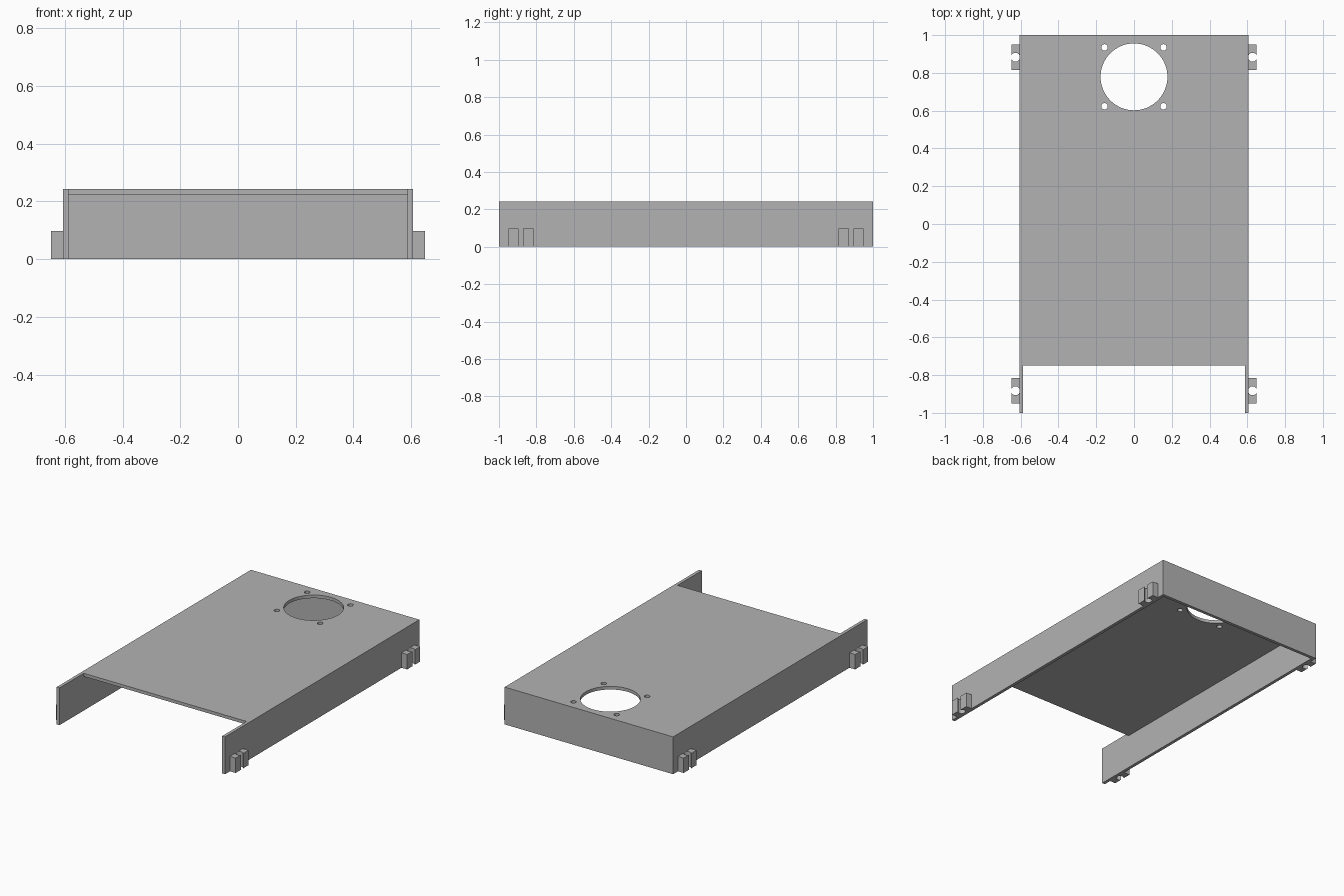
import bpy, bmesh, math
from mathutils import Vector

cube = bpy.data.objects.get("Cube")
if cube:
    bpy.data.objects.remove(cube, do_unlink=True)

HALF_W, HEIGHT, WALL = 0.607, 0.243, 0.0205
FAN_Y, FAN_R = 0.779, 0.177
LUG_OUT, LUG_H = 0.648, 0.097

grey = bpy.data.materials.new("plain grey")
grey.use_nodes = True
colour = (0.45, 0.45, 0.45, 1)
grey.diffuse_color = colour
grey.node_tree.nodes["Principled BSDF"].inputs["Base Color"].default_value = colour


def prism(name, points, sweep):
    """Extrude a closed outline of 3D points along a vector."""
    bm = bmesh.new()
    face = bm.faces.new([bm.verts.new(p) for p in points])
    ext = bmesh.ops.extrude_face_region(bm, geom=[face])
    moved = [v for v in ext["geom"] if isinstance(v, bmesh.types.BMVert)]
    bmesh.ops.translate(bm, vec=Vector(sweep), verts=moved)
    bmesh.ops.recalc_face_normals(bm, faces=bm.faces[:])
    mesh = bpy.data.meshes.new(name)
    bm.to_mesh(mesh)
    bm.free()
    mesh.materials.append(grey)
    obj = bpy.data.objects.new(name, mesh)
    bpy.context.collection.objects.link(obj)
    return obj


def cylinder(name, x, y, r, sides):
    ring = [(x + r * math.cos(math.tau * i / sides),
             y + r * math.sin(math.tau * i / sides), HEIGHT - 0.1) for i in range(sides)]
    return prism(name, ring, (0, 0, 0.2))


def cut(target, cutter):
    cutter.hide_render = True
    mod = target.modifiers.new("cut", 'BOOLEAN')
    mod.operation = 'DIFFERENCE'
    mod.solver = 'EXACT'
    mod.object = cutter
    bpy.context.view_layer.objects.active = target
    bpy.ops.object.modifier_apply(modifier=mod.name)
    bpy.data.objects.remove(cutter, do_unlink=True)


# Folded cover: top, back and two side walls, open below and at the front
cover = prism("cover", [(-HALF_W, -1, 0), (HALF_W, -1, 0), (HALF_W, 1, 0), (-HALF_W, 1, 0)],
              (0, 0, HEIGHT))
inner = HALF_W - WALL
hollow = [(-1.2, -0.1), (1 - WALL, -0.1), (1 - WALL, HEIGHT - WALL),
          (-0.75, HEIGHT - WALL), (-0.75, 0.4), (-1.2, 0.4)]
cut(cover, prism("hollow_cutter", [(-inner, y, z) for y, z in hollow], (2 * inner, 0, 0)))

# Fan opening and its four screw holes
cut(cover, cylinder("fan_cutter", 0, FAN_Y, FAN_R, 64))
for sx in (-1, 1):
    for sy in (-1, 1):
        cut(cover, cylinder("screw_cutter", sx * 0.156, FAN_Y + sy * 0.156, 0.017, 24))

# Mounting lugs: pairs of blocks hollowed by a round screw channel
mid, half = (HALF_W + LUG_OUT) / 2, (LUG_OUT - HALF_W) / 2
radius = 0.0235
start = math.acos(half / radius)
arc = [start + (math.pi - 2 * start) * i / 12 for i in range(13)]
outline = [(mid + radius * math.cos(a), radius * math.sin(a)) for a in arc]
outline += [(HALF_W, 0.067), (LUG_OUT, 0.067)]
for sx, side in ((1, "left"), (-1, "right")):
    for sy, end in ((1, "back"), (-1, "front")):
        for flip, part in ((1, "rear"), (-1, "fore")):
            prism(f"{side}_{end}_lug_{part}",
                  [(sx * x, sy * 0.883 + flip * y, 0) for x, y in outline], (0, 0, LUG_H))
